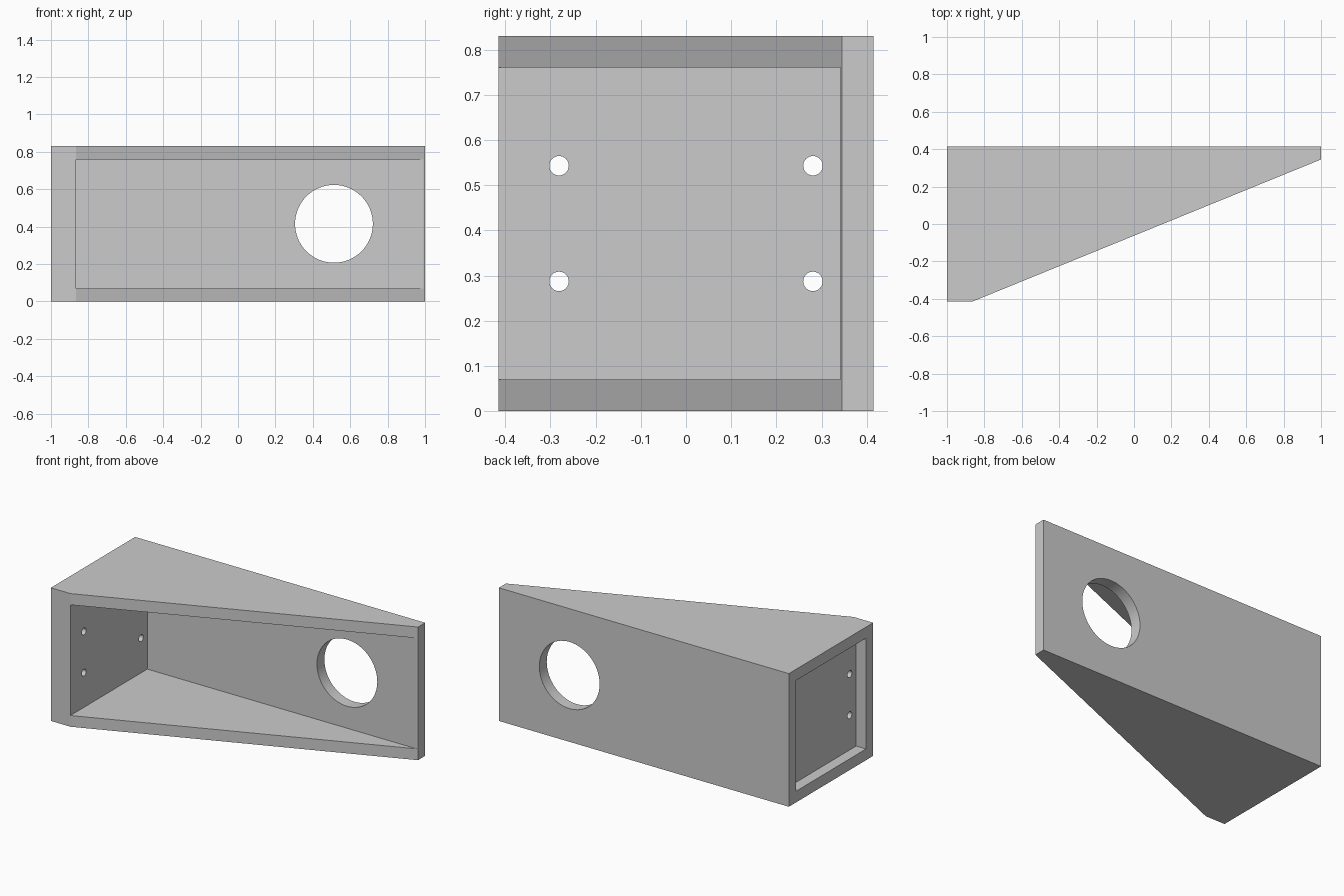
import bpy, bmesh
from math import radians, pi
from mathutils import Matrix

if "Cube" in bpy.data.objects:
    bpy.data.objects.remove(bpy.data.objects["Cube"])

HEIGHT, WALL = 0.83, 0.07
HALF = 0.415


def prism(name, outline, z0, z1):
    """Extrude an (x, y) outline from z0 to z1."""
    bm = bmesh.new()
    face = bm.faces.new([bm.verts.new((x, y, z0)) for x, y in outline])
    top = bmesh.ops.extrude_face_region(bm, geom=[face])["geom"]
    verts = [v for v in top if isinstance(v, bmesh.types.BMVert)]
    bmesh.ops.translate(bm, verts=verts, vec=(0, 0, z1 - z0))
    return finish(name, bm)


def cylinder(name, centre, radius, depth, rotation, sides):
    bm = bmesh.new()
    bmesh.ops.create_cone(bm, cap_ends=True, segments=sides, radius1=radius,
                          radius2=radius, depth=depth,
                          matrix=Matrix.Translation(centre) @ rotation)
    return finish(name, bm)


def finish(name, bm):
    bmesh.ops.recalc_face_normals(bm, faces=bm.faces)
    mesh = bpy.data.meshes.new(name)
    bm.to_mesh(mesh)
    bm.free()
    obj = bpy.data.objects.new(name, mesh)
    bpy.context.collection.objects.link(obj)
    return obj


def cut(body, cutter):
    cutter.hide_render = True
    bpy.context.view_layer.objects.active = body
    mod = body.modifiers.new(cutter.name, "BOOLEAN")
    mod.operation, mod.solver, mod.object = "DIFFERENCE", "EXACT", cutter
    bpy.ops.object.modifier_apply(modifier=mod.name)
    bpy.data.objects.remove(cutter)


# Wedge-shaped outer body
body = prism("wedge_housing", [(-1, -HALF), (-0.865, -HALF), (1, 0.345),
                               (1, HALF), (-1, HALF)], 0, HEIGHT)

# Open front cavity, leaving floor, roof, back and end walls
cut(body, prism("cavity_cutter", [(-0.865, -0.6), (1.2, -0.6), (1.2, 0.342),
                                  (-0.865, 0.342)], WALL, HEIGHT - WALL))

# Square recess in the left end
inner = HALF - WALL
cut(body, prism("recess_cutter", [(-1.2, -inner), (-0.932, -inner),
                                  (-0.932, inner), (-1.2, inner)],
                WALL, HEIGHT - WALL))

# Large round opening through the back wall
cut(body, cylinder("opening_cutter", (0.513, 0.42, HEIGHT / 2), 0.208, 0.4,
                   Matrix.Rotation(pi / 2, 4, "X"), 64))

# Four screw holes through the end wall
for y in (-0.281, 0.281):
    for dz in (-0.128, 0.128):
        cut(body, cylinder("screw_cutter", (-0.9, y, HEIGHT / 2 + dz), 0.0215,
                           0.15, Matrix.Rotation(pi / 2, 4, "Y"), 32))

# Smooth round holes, sharp panel edges
body.select_set(True)
bpy.context.view_layer.objects.active = body
bpy.ops.object.shade_smooth_by_angle(angle=radians(20))
